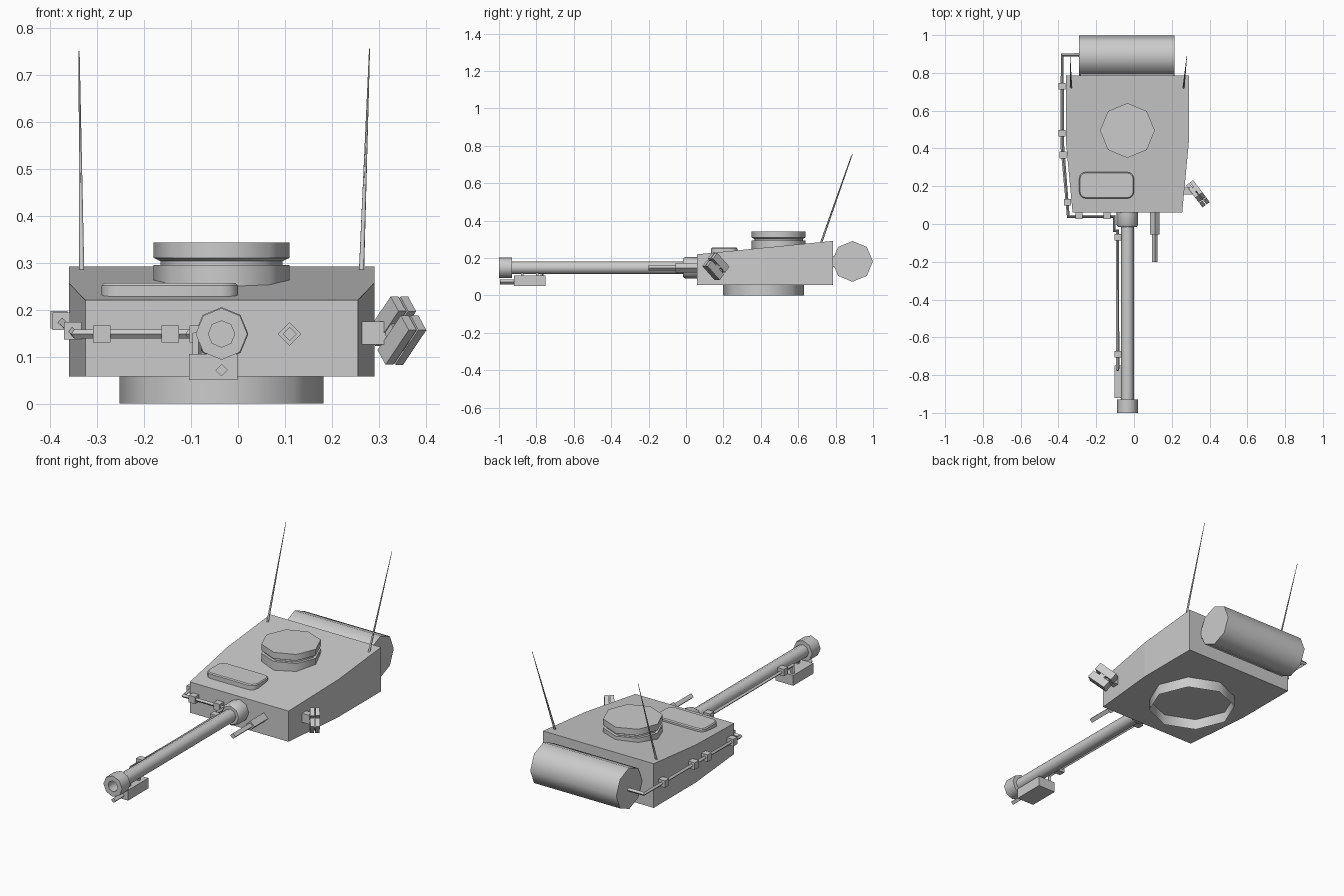
import bpy, bmesh, math
from mathutils import Vector, Matrix

if "Cube" in bpy.data.objects:
    bpy.data.objects.remove(bpy.data.objects["Cube"])

CX = -0.035   # turret centre line
GZ = 0.148    # gun height


def finish(name, bm, smooth=None):
    bmesh.ops.recalc_face_normals(bm, faces=bm.faces)
    me = bpy.data.meshes.new(name)
    bm.to_mesh(me)
    bm.free()
    ob = bpy.data.objects.new(name, me)
    bpy.context.collection.objects.link(ob)
    if smooth:
        bpy.ops.object.select_all(action='DESELECT')
        ob.select_set(True)
        bpy.context.view_layer.objects.active = ob
        bpy.ops.object.shade_smooth_by_angle(angle=math.radians(smooth))
    return ob


def lathe(name, origin, direction, profile, n=8, caps=True, smooth=50):
    """Sweep (radius, distance) pairs around an axis."""
    d = Vector(direction).normalized()
    rot = d.to_track_quat('Z', 'Y')
    bm = bmesh.new()
    rings = []
    for r, t in profile:
        rings.append([bm.verts.new(Vector(origin) + rot @ Vector(
            (r * math.cos(i * math.tau / n), r * math.sin(i * math.tau / n), t)))
            for i in range(n)])
    for a, b in zip(rings, rings[1:]):
        for i in range(n):
            j = (i + 1) % n
            bm.faces.new((a[i], a[j], b[j], b[i]))
    if caps:
        bm.faces.new(rings[0])
        bm.faces.new(rings[-1])
    return finish(name, bm, smooth)


def box(name, center, size, basis=None):
    bm = bmesh.new()
    m = Matrix.Translation(center)
    if basis:
        m = m @ basis.to_4x4()
    bmesh.ops.create_cube(bm, size=1, matrix=m @ Matrix.Diagonal((*size, 1)))
    return finish(name, bm)


# Turret body: tapered plan with a roof rising to the rear
bm = bmesh.new()
plan = [(0.29, 0.06), (0.325, 0.43), (0.325, 0.785)]
outline = plan + [(-x, y) for x, y in reversed(plan)]
low = [bm.verts.new((CX + x, y, 0.057)) for x, y in outline]
top = [bm.verts.new((CX + x, y, 0.22 + (y - 0.06) * 0.0985)) for x, y in outline]
bm.faces.new(low)
bm.faces.new(top)
for i in range(6):
    j = (i + 1) % 6
    bm.faces.new((low[i], low[j], top[j], top[i]))
finish("turret_body", bm)

# Open turret ring underneath
lathe("turret_ring", (CX, 0.415, 0), (0, 0, 1), [(0.217, 0), (0.217, 0.057)], caps=False)

# Commander cupola with grooved hatch
lathe("cupola", (CX, 0.495, 0.245), (0, 0, 1),
      [(0.145, 0), (0.145, 0.05), (0.13, 0.05), (0.13, 0.058),
       (0.145, 0.065), (0.145, 0.098)], smooth=46)

# Loader hatch: rounded plate
bm = bmesh.new()
bmesh.ops.create_cube(bm, size=1, matrix=Matrix.Translation((-0.145, 0.205, 0.232))
                      @ Matrix.Diagonal((0.29, 0.14, 0.048, 1)))
upright = [e for e in bm.edges if abs(e.verts[0].co.z - e.verts[1].co.z) > 0.01]
bmesh.ops.bevel(bm, geom=upright, offset=0.035, segments=3, profile=0.5, affect='EDGES')
rim = [e for e in bm.edges if all(v.co.z > 0.255 for v in e.verts)]
bmesh.ops.bevel(bm, geom=rim, offset=0.005, segments=1, affect='EDGES')
finish("loader_hatch", bm, 35)

# Main gun: mantlet collar, barrel, muzzle and bore
lathe("main_gun", (CX, 0.06, GZ), (0, -1, 0),
      [(0.057, 0), (0.057, 0.065), (0.05, 0.075), (0.034, 0.075), (0.034, 0.99),
       (0.055, 0.99), (0.055, 1.06), (0.028, 1.06), (0.028, 0.98)])

# Coaxial machine gun
lathe("coaxial_gun", (0.11, 0.08, GZ), (0, -1, 0),
      [(0.025, 0), (0.025, 0.135), (0.015, 0.135), (0.015, 0.28)], n=4, smooth=None)

# Sensor box hung below the muzzle
box("muzzle_box", (-0.053, -0.835, 0.078), (0.103, 0.17, 0.055))
lathe("muzzle_box_rod", (CX, -0.9, 0.071), (0, -1, 0), [(0.013, 0), (0.013, 0.095)],
      n=4, smooth=None)
for y in (-0.875, -0.795):
    box("muzzle_box_post", (CX, y, 0.115), (0.03, 0.015, 0.035))

# Rear stowage roll and its bracket
lathe("stowage_roll", (-0.29, 0.89, 0.182), (1, 0, 0), [(0.109, 0), (0.109, 0.505)])
box("roll_bracket", (CX, 0.795, 0.182), (0.495, 0.03, 0.06))

# Whip antennas
for base, tip in (((-0.332, 0.72, 0.275), (-0.338, 0.885, 0.75)),
                  ((0.263, 0.72, 0.275), (0.28, 0.89, 0.755))):
    d = Vector(tip) - Vector(base)
    lathe("antenna", base, d, [(0.006, 0), (0.0012, d.length)], n=5, smooth=80)

# Cable from the roll, along the side and front, then down the barrel
path = [(-0.28, 0.895, 0.178), (-0.38, 0.895, 0.178), (-0.38, 0.42, 0.178),
        (-0.348, 0.04, GZ), (-0.105, 0.04, GZ), (-0.105, -0.035, GZ),
        (-0.087, -0.035, GZ), (-0.087, -0.77, GZ), (-0.087, -0.77, 0.1)]
cu = bpy.data.curves.new("cable", 'CURVE')
cu.dimensions = '3D'
cu.bevel_depth = 0.01
cu.bevel_resolution = 0
cu.use_fill_caps = True
sp = cu.splines.new('POLY')
sp.points.add(len(path) - 1)
for p, co in zip(sp.points, path):
    p.co = (*co, 1)
sp.use_smooth = False
ob = bpy.data.objects.new("cable", cu)
bpy.context.collection.objects.link(ob)

# Cable clips
for c in [(-0.381, 0.73, 0.178), (-0.381, 0.48, 0.178), (-0.376, 0.365, 0.175),
          (-0.352, 0.115, 0.155), (-0.29, 0.043, GZ), (-0.144, 0.043, GZ),
          (-0.085, -0.07, GZ), (-0.085, -0.69, GZ)]:
    box("cable_clip", c, (0.037, 0.035, 0.037))

# Smoke launcher: arm, back plate and four angled tubes
box("launcher_arm", (0.295, 0.175, 0.15), (0.07, 0.035, 0.048))
d = Vector((0.45, -0.59, 0.67)).normalized()
v = Vector((0.8, 0.6, 0)).normalized()
v = (v - d * v.dot(d)).normalized()
w = d.cross(v)
basis = Matrix((v, w, d)).transposed()
mid = Vector((0.338, 0.16, 0.155))
box("launcher_plate", mid, (0.042, 0.09, 0.03), basis)
for a in (-1, 1):
    for b in (-1, 1):
        box("smoke_tube", mid + v * 0.013 * a + w * 0.027 * b,
            (0.021, 0.042, 0.11), basis)
